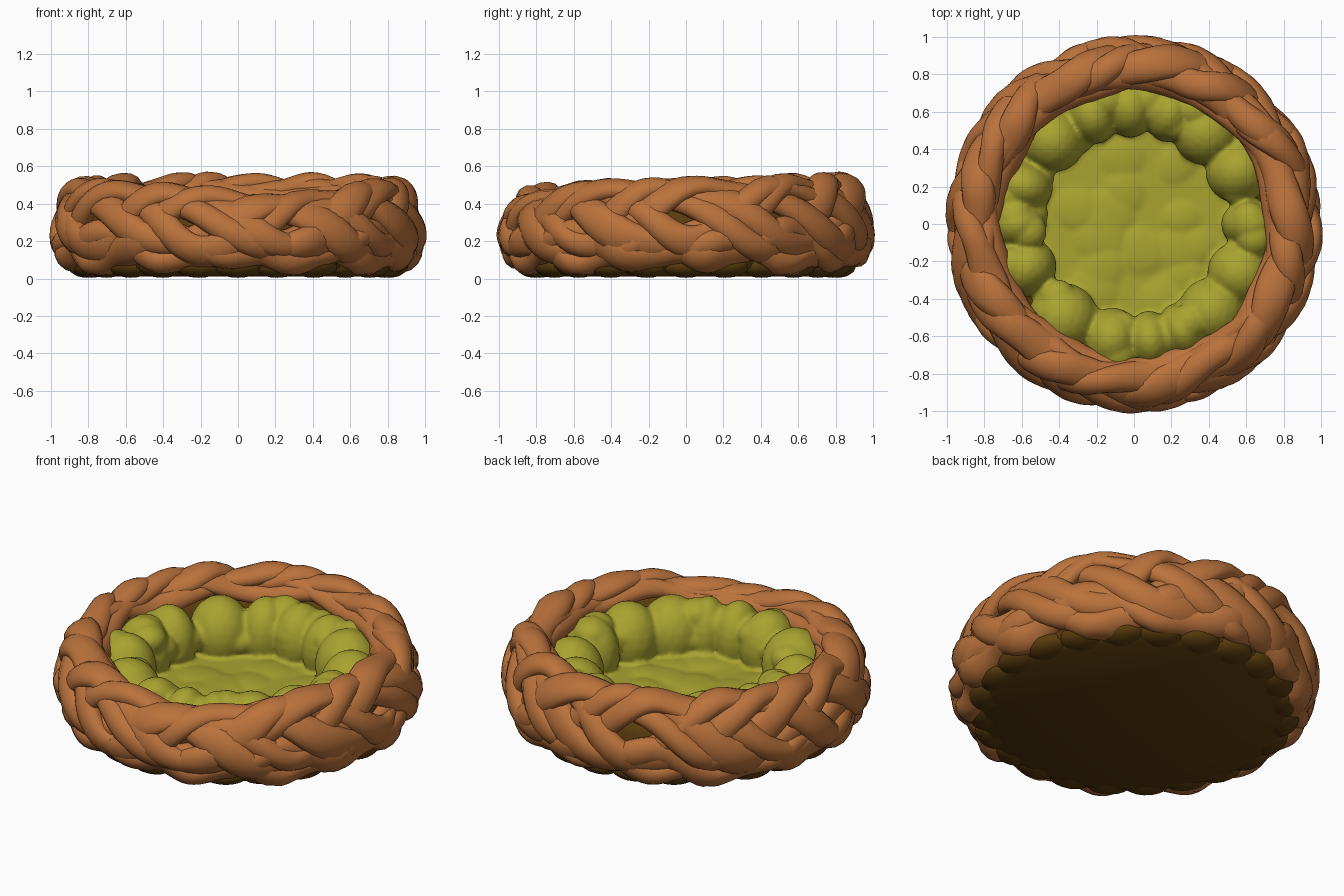
import bpy, bmesh, math, random
from math import sin, cos, pi, radians, exp
from mathutils import Matrix, Vector

random.seed(7)
cube = bpy.data.objects.get("Cube")
if cube:
    bpy.data.objects.remove(cube)


def material(name, rgb):
    m = bpy.data.materials.new(name)
    m.use_nodes = True
    m.diffuse_color = (*rgb, 1)
    bsdf = m.node_tree.nodes["Principled BSDF"]
    bsdf.inputs["Base Color"].default_value = (*rgb, 1)
    bsdf.inputs["Roughness"].default_value = 0.9
    return m


WICKER = material("wicker brown", (0.49, 0.168, 0.045))
DARK = material("dark core brown", (0.105, 0.046, 0.004))
MOSS = material("moss green", (0.40, 0.365, 0.03))


def finish(name, bm, mat):
    bmesh.ops.recalc_face_normals(bm, faces=bm.faces)
    for f in bm.faces:
        f.smooth = True
    me = bpy.data.meshes.new(name)
    bm.to_mesh(me)
    bm.free()
    ob = bpy.data.objects.new(name, me)
    bpy.context.collection.objects.link(ob)
    me.materials.append(mat)
    return ob


def blob(bm, a, r, z, sr, st, sz):
    """Ellipsoid at an angle and radius, sized radially, along and upward."""
    m = (Matrix.Rotation(a, 4, "Z") @ Matrix.Translation((r, 0, z))
         @ Matrix.Diagonal((sr, st, sz, 1)))
    bmesh.ops.create_icosphere(bm, subdivisions=3, radius=1, matrix=m)


def strand(name, mid, amp, waves, phase, depth, thick, width, wander, steps=180, sides=12):
    """Closed flattened tube swinging over and under around the wall's oval section."""
    jitter = random.uniform(0, 2 * pi)

    def path(a):
        t = waves * a + phase + 0.35 * sin(2 * a + jitter)
        phi = radians(mid + amp * sin(t) + wander * sin(3 * a + jitter))
        out = depth * sin(2 * t)
        r = 0.82 + (0.107 + out) * cos(phi)
        z = 0.26 + (0.205 + out) * sin(phi)
        # the rim rises toward the back and dips at the front
        dip = 0.14 * exp(-((a - radians(282)) / 0.38) ** 2)
        z *= 1 + (0.05 * sin(a) - dip) * max(z, 0) / 0.5
        normal = Vector((cos(phi) * cos(a), cos(phi) * sin(a), sin(phi)))
        return Vector((r * cos(a), r * sin(a), z)), normal

    bm = bmesh.new()
    rings = []
    for i in range(steps):
        a = 2 * pi * i / steps
        p, n = path(a)
        side = (path(a + 0.01)[0] - p).cross(n).normalized()
        swell = 1 + 0.16 * sin(5 * a + jitter) + 0.06 * sin(11 * a)
        ring = []
        for j in range(sides):
            u = 2 * pi * j / sides
            v = p + n * thick * cos(u) + side * width * swell * sin(u)
            v.z = max(v.z, 0.02)
            ring.append(bm.verts.new(v))
        rings.append(ring)
    for i in range(steps):
        r0, r1 = rings[i], rings[(i + 1) % steps]
        for j in range(sides):
            k = (j + 1) % sides
            bm.faces.new((r0[j], r0[k], r1[k], r1[j]))
    finish(name, bm, WICKER)


# Dark core: flat underside and the wall hidden beneath the weave
bm = bmesh.new()
profile = [(0, 0.01), (0.8, 0.01), (0.88, 0.06), (0.91, 0.2), (0.9, 0.32),
           (0.86, 0.39), (0.79, 0.39), (0.73, 0.32), (0.68, 0.1), (0, 0.08)]
verts = [bm.verts.new((r, 0, z)) for r, z in profile]
edges = [bm.edges.new(pair) for pair in zip(verts, verts[1:])]
bmesh.ops.spin(bm, geom=verts + edges, axis=(0, 0, 1), cent=(0, 0, 0),
               angle=2 * pi, steps=72, use_duplicate=False)
bmesh.ops.remove_doubles(bm, verts=bm.verts, dist=0.0005)
finish("dark_core", bm, DARK)

# Lumps around the bottom edge of the core
bm = bmesh.new()
for i in range(24):
    blob(bm, 2 * pi * i / 24, 0.81, 0.07, 0.1, 0.14, 0.066)
finish("core_lumps", bm, DARK)

# Main braid, inner rim twist and lower weave
for k in range(5):
    strand(f"braid_strand_{k + 1}", 32, 56, 4, k * 2 * pi / 5 + 0.4, 0.026, 0.06, 0.086, 8)
for k in range(2):
    strand(f"rim_strand_{k + 1}", 114, 17, 4, k * pi, 0.012, 0.045, 0.062, 5)
for k in range(2):
    strand(f"lower_strand_{k + 1}", -30, 20, 7, k * pi, 0.02, 0.062, 0.08, 9)

# Moss lining: lumps fused with the floor; each is angle, size
lumps = [(0, 0.14), (-25, 0.18), (-48, 0.19), (-66, 0.12), (-82, 0.13), (-101, 0.16),
         (-127, 0.2), (-158, 0.16), (180, 0.14), (161, 0.14), (134, 0.18),
         (111, 0.14), (92, 0.15), (72, 0.14), (52, 0.19), (27, 0.18)]
bm = bmesh.new()
for deg, s in lumps:
    a = radians(deg)
    blob(bm, a, 0.625, 0.25, 0.16 + 0.4 * (s - 0.14), s * 0.95, 0.205)
    for j in range(4):
        blob(bm, a + random.uniform(-0.2, 0.2), random.uniform(0.56, 0.7),
             random.uniform(0.2, 0.37), 0.1, 0.1, 0.085)
bmesh.ops.create_cone(bm, cap_ends=True, segments=48, radius1=0.66, radius2=0.66,
                      depth=0.1, matrix=Matrix.Translation((0, 0, 0.105)))
for i in range(18):
    blob(bm, random.uniform(0, 2 * pi), random.uniform(0.1, 0.45), 0.135,
         random.uniform(0.11, 0.18), random.uniform(0.11, 0.18), 0.04)
lining = finish("moss_lining", bm, MOSS)
fuse = lining.modifiers.new("Fuse", "REMESH")
fuse.mode = "VOXEL"
fuse.voxel_size = 0.014
fuse.use_smooth_shade = True
soft = lining.modifiers.new("Soften", "SMOOTH")
soft.factor = 0.5
soft.iterations = 3
